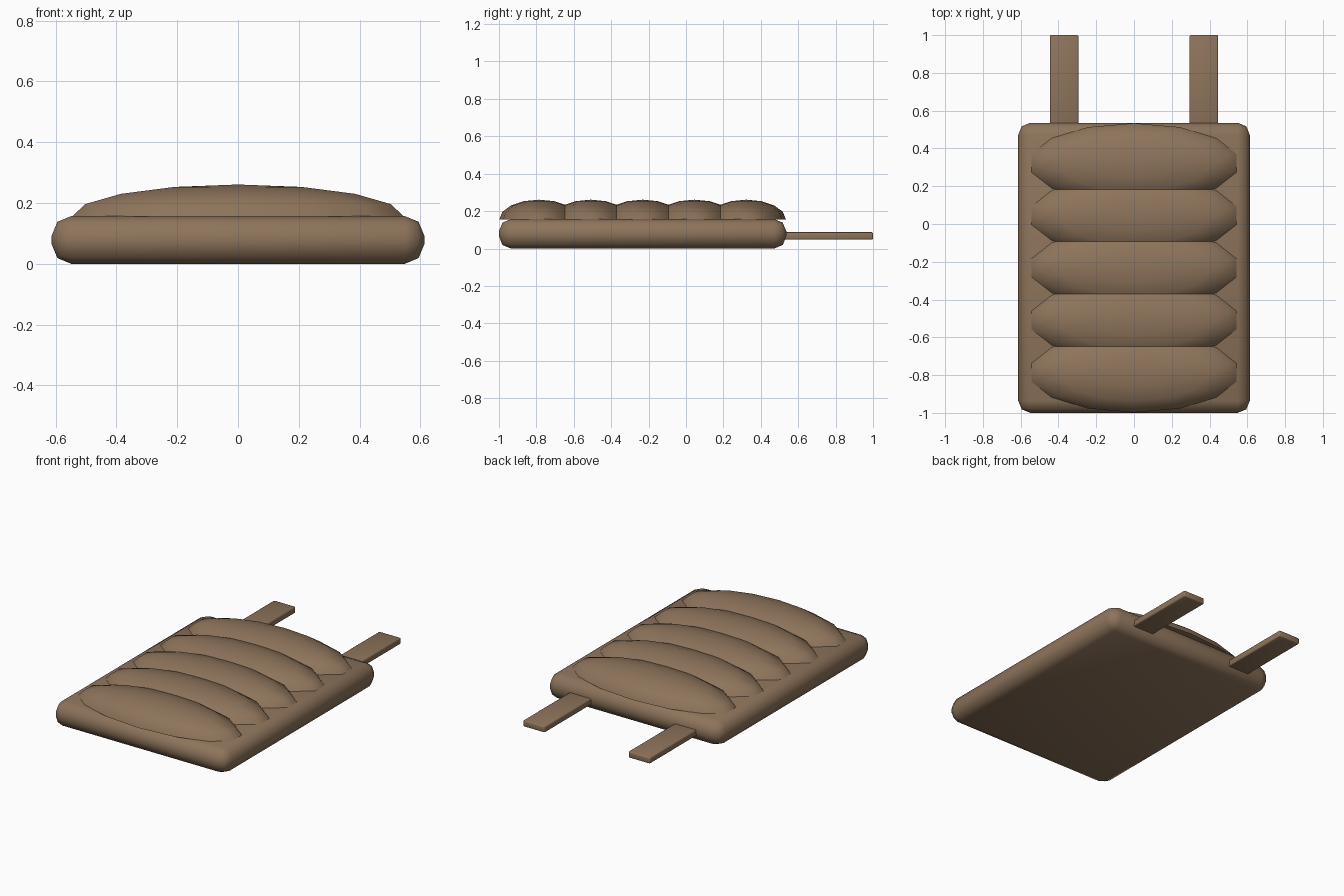
import bpy, bmesh, math
from mathutils import Matrix

if "Cube" in bpy.data.objects:
    bpy.data.objects.remove(bpy.data.objects["Cube"])

brown = bpy.data.materials.new("warm brown")
brown.diffuse_color = (0.27, 0.175, 0.105, 1)
brown.use_nodes = True
brown.node_tree.nodes["Principled BSDF"].inputs["Base Color"].default_value = brown.diffuse_color


def finish(name, bm, angle):
    """Turn a bmesh into a named, shaded object."""
    mesh = bpy.data.meshes.new(name)
    bm.to_mesh(mesh)
    bm.free()
    mesh.materials.append(brown)
    obj = bpy.data.objects.new(name, mesh)
    bpy.context.collection.objects.link(obj)
    bpy.ops.object.select_all(action='DESELECT')
    obj.select_set(True)
    bpy.context.view_layer.objects.active = obj
    bpy.ops.object.shade_smooth_by_angle(angle=math.radians(angle))
    return obj


def rounded_box(name, lo, hi, radius, segments):
    """Box between two corners with every edge rounded."""
    bm = bmesh.new()
    size = [b - a for a, b in zip(lo, hi)]
    mid = [(a + b) / 2 for a, b in zip(lo, hi)]
    bmesh.ops.create_cube(bm, size=1, matrix=Matrix.Translation(mid) @ Matrix.Diagonal((*size, 1)))
    bmesh.ops.bevel(bm, geom=bm.edges[:], offset=radius, segments=segments,
                    profile=0.5, affect='EDGES')
    return finish(name, bm, 50)


def half_pad(name, y, base, rx, ry, rz):
    """Flat-bottomed upper half of a stretched sphere."""
    bm = bmesh.new()
    bmesh.ops.create_uvsphere(bm, u_segments=14, v_segments=8, radius=1)
    # keep a vertex of the rim on the front and back ends
    if max(v.co.x for v in bm.verts) > max(v.co.y for v in bm.verts):
        bmesh.ops.rotate(bm, verts=bm.verts, matrix=Matrix.Rotation(math.pi / 2, 3, 'Z'))
    bmesh.ops.delete(bm, geom=[v for v in bm.verts if v.co.z < -0.01], context='VERTS')
    bmesh.ops.holes_fill(bm, edges=[e for e in bm.edges if e.is_boundary])
    bmesh.ops.recalc_face_normals(bm, faces=bm.faces)
    bmesh.ops.transform(bm, verts=bm.verts,
                        matrix=Matrix.Translation((0, y, base)) @ Matrix.Diagonal((rx, ry, rz, 1)))
    return finish(name, bm, 50)


# Main slab
rounded_box("base_slab", (-0.613, -1, 0), (0.613, 0.536, 0.157), 0.064, 2)

# Row of overlapping padded ribs
for i in range(5):
    half_pad(f"padded_rib_{i + 1}", -0.786 + i * 0.277, 0.156, 0.559, 0.212, 0.105)

# Two flat straps at the back
for side, x in (("left", -0.37), ("right", 0.37)):
    rounded_box(f"strap_{side}", (x - 0.076, 0.46, 0.047), (x + 0.076, 1, 0.087), 0.007, 2)
